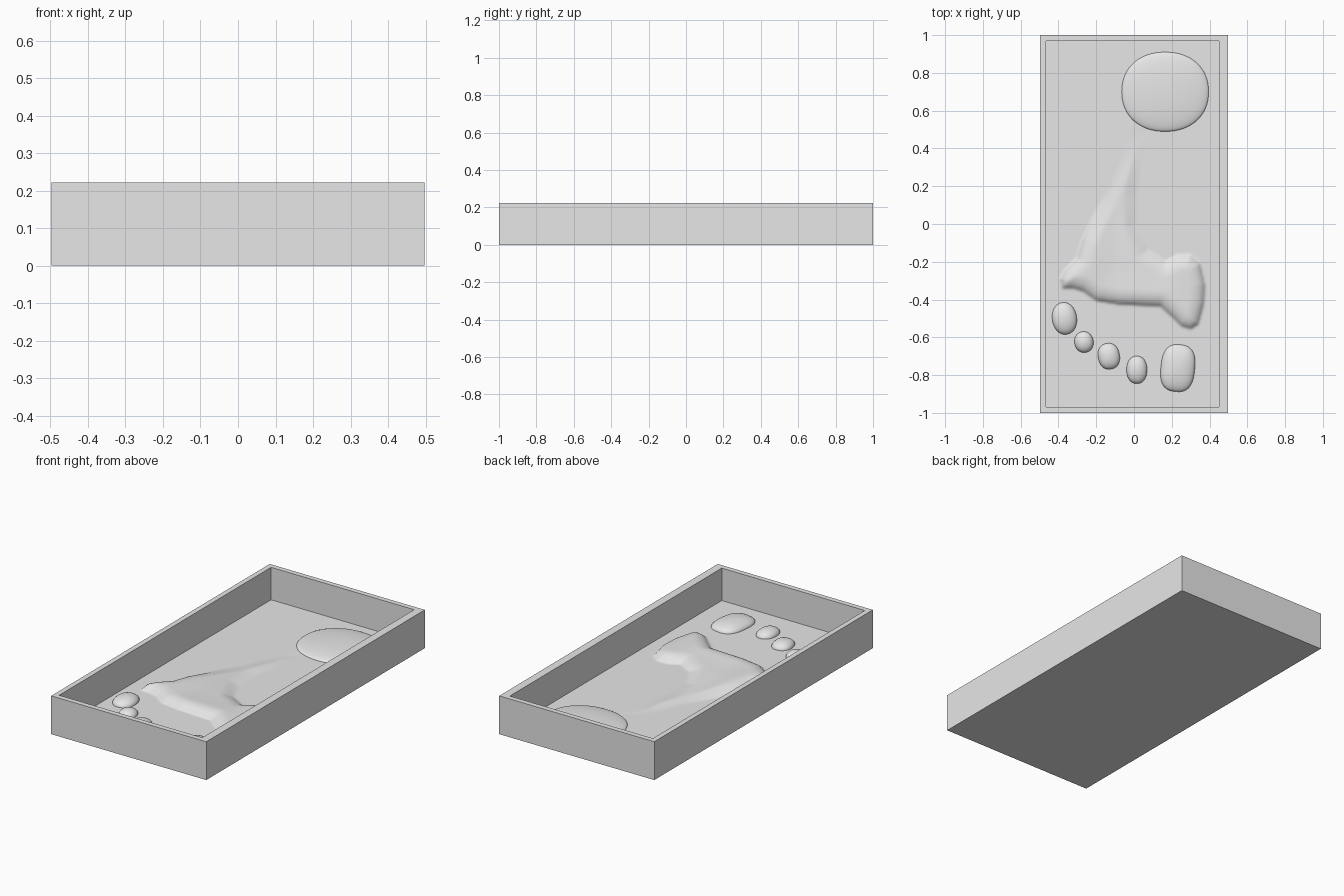
import bpy, bmesh, math
from mathutils import Vector

if "Cube" in bpy.data.objects:
    bpy.data.objects.remove(bpy.data.objects["Cube"])

FLOOR, TOP = 0.034, 0.222
X0, X1, Y1 = -0.467, 0.45, 0.97      # inner edges of the tray

gray = bpy.data.materials.new("plaster gray")
gray.diffuse_color = (0.8, 0.8, 0.8, 1)
gray.use_nodes = True
gray.node_tree.nodes["Principled BSDF"].inputs["Base Color"].default_value = gray.diffuse_color


def finish(bm, name, smooth=None):
    bmesh.ops.recalc_face_normals(bm, faces=bm.faces)
    mesh = bpy.data.meshes.new(name)
    bm.to_mesh(mesh)
    bm.free()
    mesh.materials.append(gray)
    ob = bpy.data.objects.new(name, mesh)
    bpy.context.collection.objects.link(ob)
    if smooth:
        bpy.ops.object.select_all(action='DESELECT')
        ob.select_set(True)
        bpy.context.view_layer.objects.active = ob
        bpy.ops.object.shade_smooth_by_angle(angle=math.radians(smooth))
    return ob


# Tray: outer walls, base, rim and inner walls (the sole relief closes the floor)
bm = bmesh.new()


def ring(x0, x1, y, z):
    return [bm.verts.new(p) for p in ((x0, -y, z), (x1, -y, z), (x1, y, z), (x0, y, z))]


loops = [ring(-0.497, 0.497, 1, 0), ring(-0.497, 0.497, 1, TOP),
         ring(X0, X1, Y1, TOP), ring(X0, X1, Y1, FLOOR)]
bm.faces.new(loops[0][::-1])
for a, b in zip(loops, loops[1:]):
    for i in range(4):
        j = (i + 1) % 4
        bm.faces.new((a[i], a[j], b[j], b[i]))
finish(bm, "tray")

# Outline of the ball of the foot and the outer edge of the sole
OUTLINE = [Vector(p) for p in (
    (-0.38, -0.34), (-0.39, -0.29), (-0.36, -0.24), (-0.30, -0.18), (-0.27, -0.08),
    (-0.21, 0.05), (-0.13, 0.20), (-0.06, 0.38), (-0.02, 0.52), (0.10, 0.52),
    (0.05, 0.35), (0.02, 0.15), (0.02, 0.0), (0.07, -0.14), (0.17, -0.20),
    (0.23, -0.165), (0.30, -0.165), (0.35, -0.21), (0.375, -0.32), (0.37, -0.42),
    (0.34, -0.53), (0.30, -0.555), (0.25, -0.54), (0.20, -0.49), (0.14, -0.435),
    (0.03, -0.43), (-0.08, -0.425), (-0.20, -0.405), (-0.27, -0.355), (-0.32, -0.34))]


def inside_distance(x, y):
    """Distance to the outline for points within it, otherwise zero."""
    inside, best = False, 9.0
    for a, b in zip(OUTLINE, OUTLINE[1:] + OUTLINE[:1]):
        if (a.y > y) != (b.y > y) and x < a.x + (y - a.y) * (b.x - a.x) / (b.y - a.y):
            inside = not inside
        dx, dy = b.x - a.x, b.y - a.y
        t = ((x - a.x) * dx + (y - a.y) * dy) / (dx * dx + dy * dy)
        t = max(0, min(1, t))
        best = min(best, math.hypot(x - a.x - t * dx, y - a.y - t * dy))
    return best if inside else 0.0


def step(v, a, b):
    t = max(0, min(1, (v - a) / (b - a)))
    return t * t * (3 - 2 * t)


def relief(x, y):
    d = inside_distance(x, y)
    if d == 0:
        return 0.0
    t = min(1, d / 0.085)
    dome = (1 - (1 - t) ** 2) ** 0.6          # rounded edge at the front
    soft = t * t * (3 - 2 * t)                # gentle edge along the arch
    k = step(y, -0.25, 0.0) * step(x, -0.28, -0.1)
    high = 0.038 - 0.016 * step(y, -0.25, 0.15) - 0.014 * step(y, 0.2, 0.5)
    high -= 0.010 * step(y, -0.42, -0.2) * (1 - step(abs(x - 0.02), 0.1, 0.25))
    return high * (dome * (1 - k) + soft * k)


# Sole relief: fine grid that is flat outside the outline
bm = bmesh.new()
NX, NY = 115, 240
grid = []
for j in range(NY + 1):
    y = -Y1 + 2 * Y1 * j / NY
    row = []
    for i in range(NX + 1):
        x = X0 + (X1 - X0) * i / NX
        row.append(bm.verts.new((x, y, FLOOR + relief(x, y))))
    grid.append(row)
for j in range(NY):
    for i in range(NX):
        bm.faces.new((grid[j][i], grid[j][i + 1], grid[j + 1][i + 1], grid[j + 1][i]))
for _ in range(2):
    inner = [v for v in bm.verts if not v.is_boundary]
    bmesh.ops.smooth_vert(bm, verts=inner, factor=0.4, use_axis_z=True)
sole = finish(bm, "sole_relief", 60)
if sole.data.polygons[0].normal.z < 0:
    sole.data.flip_normals()


def dome(name, x, y, rx, ry, h, tilt=0, square=1.0, rings=10, seg=40):
    """Half-ellipsoid on the floor; square below 1 gives a boxier outline."""
    bm = bmesh.new()
    c, s = math.cos(math.radians(tilt)), math.sin(math.radians(tilt))
    peak = bm.verts.new((x, y, FLOOR + h))
    last = None
    for k in range(1, rings + 1):
        e = math.pi / 2 * k / rings
        cur = []
        for i in range(seg):
            a = 2 * math.pi * i / seg
            u = math.copysign(abs(math.cos(a)) ** square, math.cos(a)) * rx * math.sin(e)
            v = math.copysign(abs(math.sin(a)) ** square, math.sin(a)) * ry * math.sin(e)
            cur.append(bm.verts.new((x + c * u - s * v, y + s * u + c * v,
                                     FLOOR + h * math.cos(e))))
        for i in range(seg):
            j = (i + 1) % seg
            if last:
                bm.faces.new((last[i], cur[i], cur[j], last[j]))
            else:
                bm.faces.new((peak, cur[i], cur[j]))
        last = cur
    ob = finish(bm, name, 60)
    if ob.data.polygons[0].normal.z < 0:
        ob.data.flip_normals()


# Heel and toes
dome("heel", 0.165, 0.70, 0.23, 0.21, 0.030, 0, 0.92, 14, 64)
dome("big_toe", 0.232, -0.763, 0.09, 0.125, 0.036, -6, 0.75)
dome("second_toe", 0.015, -0.772, 0.054, 0.073, 0.034, 0, 0.9)
dome("third_toe", -0.133, -0.70, 0.057, 0.069, 0.034, 10, 0.88)
dome("fourth_toe", -0.265, -0.625, 0.05, 0.056, 0.034, 10, 0.95)
dome("little_toe", -0.368, -0.50, 0.065, 0.085, 0.036, 8, 0.95)
